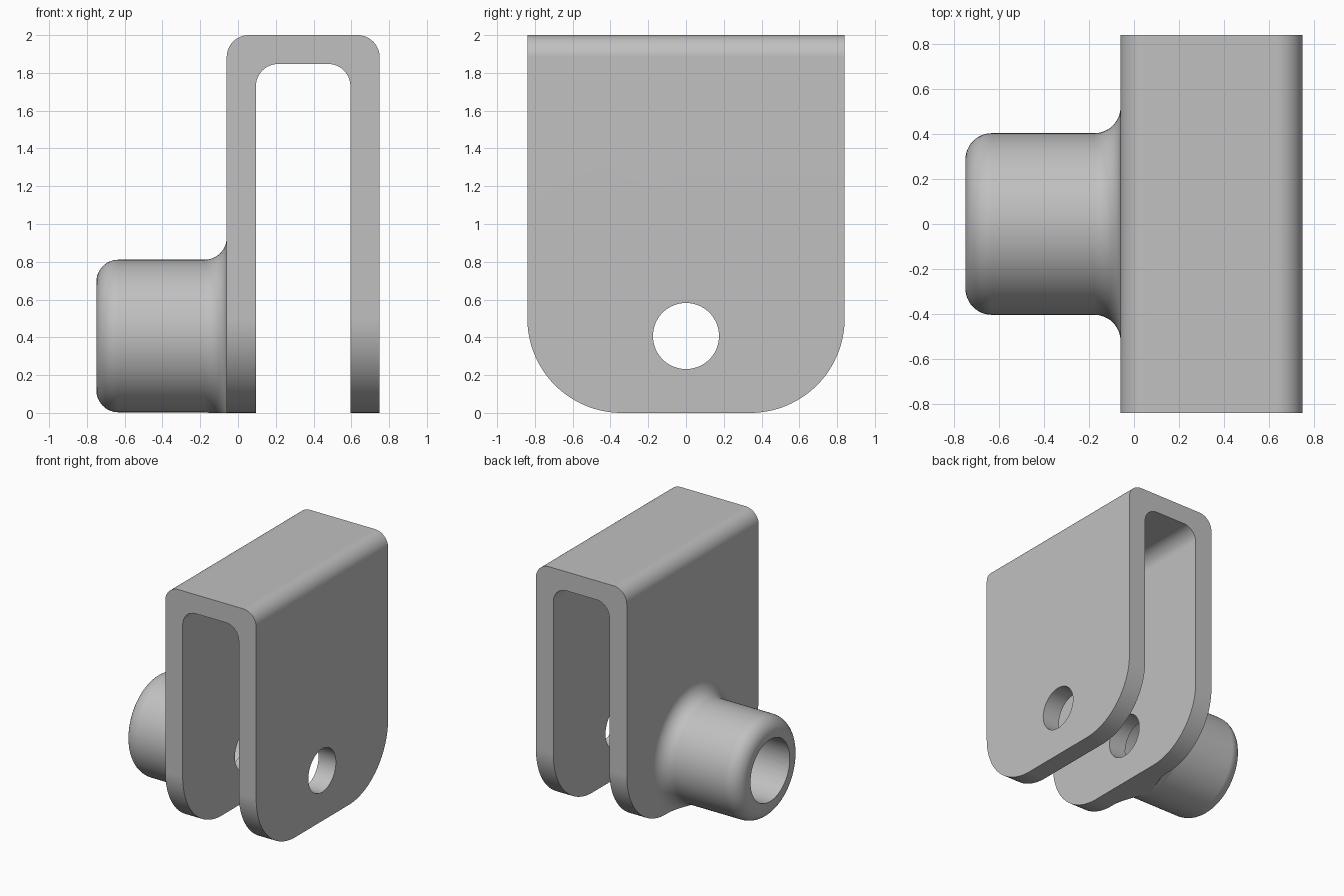
import bpy, bmesh
from math import sin, cos, pi, radians
from mathutils import Vector

cube = bpy.data.objects.get("Cube")
if cube:
    bpy.data.objects.remove(cube)

ROUND = 0.117      # small corner radius
AXIS_Z = 0.407     # height of the pin axis
BOSS_R = 0.404
LEG_X = -0.06      # outer face of the boss-side leg

grey = bpy.data.materials.new("plain grey")
grey.use_nodes = True
colour = (0.53, 0.53, 0.53, 1)
grey.diffuse_color = colour
grey.node_tree.nodes["Principled BSDF"].inputs["Base Color"].default_value = colour


def arc(cx, cy, r, start, end, steps=12):
    angles = [radians(start + (end - start) * i / steps) for i in range(steps + 1)]
    return [(cx + r * cos(a), cy + r * sin(a)) for a in angles]


def finish(name, bm):
    bmesh.ops.recalc_face_normals(bm, faces=bm.faces)
    mesh = bpy.data.meshes.new(name)
    bm.to_mesh(mesh)
    bm.free()
    obj = bpy.data.objects.new(name, mesh)
    bpy.context.collection.objects.link(obj)
    return obj


def prism(name, outline, place, direction):
    """Extrude a flat outline along a direction."""
    bm = bmesh.new()
    face = bm.faces.new([bm.verts.new(place(a, b)) for a, b in outline])
    side = bmesh.ops.extrude_face_region(bm, geom=[face])
    verts = [v for v in side["geom"] if isinstance(v, bmesh.types.BMVert)]
    bmesh.ops.translate(bm, verts=verts, vec=direction)
    return finish(name, bm)


def combine(target, tool, operation):
    mod = target.modifiers.new(tool.name, "BOOLEAN")
    mod.object, mod.operation, mod.solver = tool, operation, "EXACT"
    bpy.ops.object.select_all(action="DESELECT")
    bpy.context.view_layer.objects.active = target
    target.select_set(True)
    bpy.ops.object.modifier_apply(modifier=mod.name)
    bpy.data.objects.remove(tool)


def arch(left, right, top):
    """Legs reaching below the ground, joined over rounded top corners."""
    return ([(left, -0.3)]
            + arc(left + ROUND, top - ROUND, ROUND, 180, 90)
            + arc(right - ROUND, top - ROUND, ROUND, 90, 0)
            + [(right, -0.3)])


# Folded U-shaped strap
strap = arch(LEG_X, 0.75, 2.0) + arch(0.095, 0.595, 1.847)[::-1]
bracket = prism("bracket", strap, lambda x, z: (x, -1, z), (0, 2, 0))

# Turned boss with a rounded end and a flared root
profile = ([(-0.75, 0)]
           + arc(-0.75 + ROUND, BOSS_R - ROUND, ROUND, 180, 90)
           + arc(LEG_X - ROUND, BOSS_R + ROUND, ROUND, -90, 0)
           + [(0, BOSS_R + ROUND), (0, 0)])
bm = bmesh.new()
ring = [bm.verts.new((x, 0, AXIS_Z + r)) for x, r in profile]
edges = [bm.edges.new(pair) for pair in zip(ring, ring[1:])]
bmesh.ops.spin(bm, geom=ring + edges, cent=(0, 0, AXIS_Z), axis=(1, 0, 0),
               angle=2 * pi, steps=96, use_merge=True)
bmesh.ops.remove_doubles(bm, verts=bm.verts, dist=0.0001)
combine(bracket, finish("boss", bm), "UNION")

# Side outline with large rounded lower corners
corner = 0.5
outline = ([(0.84, 2.5), (-0.84, 2.5)]
           + arc(corner - 0.84, corner, corner, 180, 270, 28)
           + arc(0.84 - corner, corner, corner, 270, 360, 28))
combine(bracket, prism("side_outline", outline, lambda y, z: (-1, y, z), (2, 0, 0)),
        "INTERSECT")

# Wide bore in the boss, narrower pin holes through both legs
for name, radius, start, end in (("boss_bore", 0.25, -1, LEG_X),
                                 ("pin_hole", 0.175, -0.9, 1)):
    circle = arc(0, AXIS_Z, radius, 0, 360, 64)[:-1]
    cutter = prism(name, circle, lambda y, z: (start, y, z), Vector((end - start, 0, 0)))
    combine(bracket, cutter, "DIFFERENCE")

# Surface finish
bracket.data.materials.clear()
bracket.data.materials.append(grey)
bpy.ops.object.shade_smooth_by_angle(angle=radians(30))
weighted = bracket.modifiers.new("even_shading", "WEIGHTED_NORMAL")
weighted.keep_sharp = True
